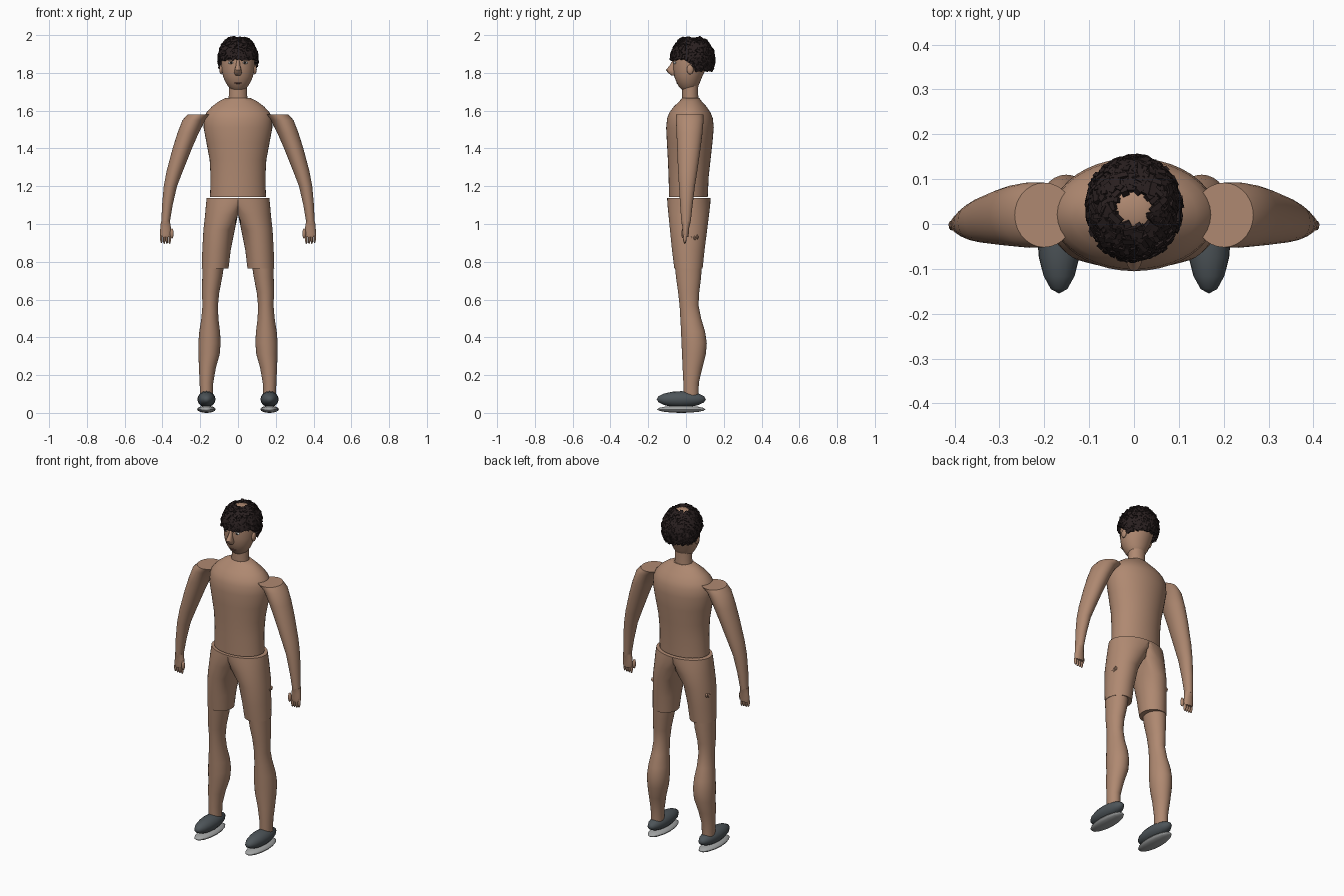
import bpy, bmesh, random
from math import sin, cos, pi, sqrt
from mathutils import Vector, Matrix

random.seed(4)
cube = bpy.data.objects.get("Cube")
if cube:
    bpy.data.objects.remove(cube, do_unlink=True)


def material(name, rgb):
    m = bpy.data.materials.new(name)
    m.use_nodes = True
    m.diffuse_color = (*rgb, 1)
    m.node_tree.nodes["Principled BSDF"].inputs["Base Color"].default_value = (*rgb, 1)
    return m


SKIN = material("skin", (.43, .25, .165))
HAIR = material("dark hair", (.022, .014, .014))
SHOE = material("slate shoe", (.075, .09, .1))
SOLE = material("pale sole", (.36, .37, .37))
WHITE = material("eye white", (.7, .7, .68))
DARK = material("eye dark", (.02, .015, .012))
LIP = material("lip", (.2, .09, .07))


def finish(bm, name, mat, smooth=True):
    bmesh.ops.recalc_face_normals(bm, faces=bm.faces)
    mesh = bpy.data.meshes.new(name)
    bm.to_mesh(mesh)
    bm.free()
    mesh.materials.append(mat)
    ob = bpy.data.objects.new(name, mesh)
    bpy.context.collection.objects.link(ob)
    if smooth:
        bpy.ops.object.select_all(action='DESELECT')
        ob.select_set(True)
        bpy.context.view_layer.objects.active = ob
        bpy.ops.object.shade_smooth_by_angle(angle=.7)
    return ob


def loft(name, rings, mat=SKIN, side=1, n=28, half=False):
    """Skin elliptical rings (z, centre x, half width, front y, back y)."""
    bm = bmesh.new()
    loops = []
    for z, cx, rx, front, back in rings:
        loop = []
        for i in range(n):
            a = 2 * pi * i / n
            x = cx + rx * cos(a)
            if half:
                x = max(x, 0)
            y = (front + back) / 2 + (back - front) / 2 * sin(a)
            loop.append(bm.verts.new((side * x, y, z)))
        loops.append(loop)
    for lo, hi in zip(loops, loops[1:]):
        for i in range(n):
            j = (i + 1) % n
            bm.faces.new((lo[i], lo[j], hi[j], hi[i]))
    bm.faces.new(loops[0])
    bm.faces.new(loops[-1])
    if half:
        bmesh.ops.remove_doubles(bm, verts=bm.verts, dist=.0001)
    return finish(bm, name, mat)


def ball(name, centre, size, mat=SKIN, axis='Z', segments=16):
    bm = bmesh.new()
    bmesh.ops.create_uvsphere(bm, u_segments=segments, v_segments=segments // 2, radius=1)
    if axis == 'Y':
        bmesh.ops.rotate(bm, verts=bm.verts, matrix=Matrix.Rotation(pi / 2, 3, 'X'))
    bmesh.ops.scale(bm, verts=bm.verts, vec=size)
    bmesh.ops.translate(bm, verts=bm.verts, vec=centre)
    return finish(bm, name, mat)


def box(bm, matrix):
    bmesh.ops.create_cube(bm, size=1, matrix=matrix)


# Torso and neck
loft("torso", [
    (1.142, 0, .148, -.09, .115), (1.25, 0, .145, -.092, .12), (1.34, 0, .15, -.096, .13),
    (1.43, 0, .167, -.101, .14), (1.51, 0, .182, -.105, .147), (1.56, 0, .18, -.1, .142),
    (1.59, 0, .167, -.088, .13), (1.62, 0, .14, -.066, .11), (1.65, 0, .1, -.035, .083),
    (1.667, 0, .065, -.02, .07)], n=40)
loft("neck", [(1.64, 0, .052, -.02, .068), (1.69, 0, .048, -.02, .064),
              (1.77, 0, .05, -.02, .066)])

# Head, nose and mouth
loft("head", [
    (1.712, 0, .036, -.022, .05), (1.725, 0, .05, -.036, .062), (1.75, 0, .066, -.05, .074),
    (1.78, 0, .079, -.062, .086), (1.82, 0, .087, -.068, .105), (1.87, 0, .089, -.068, .122),
    (1.92, 0, .086, -.06, .122), (1.95, 0, .073, -.043, .105), (1.972, 0, .05, -.015, .08),
    (1.982, 0, .024, .01, .055)])
loft("nose", [(1.785, 0, .012, -.075, -.05), (1.8, 0, .02, -.095, -.045),
              (1.815, 0, .018, -.106, -.045), (1.84, 0, .011, -.086, -.05),
              (1.868, 0, .008, -.07, -.055)], n=12)
ball("mouth", (0, -.045, 1.746), (.022, .006, .004), LIP)

for side, label in ((1, "left"), (-1, "right")):
    # Eyes, brows and ears
    ball(label + "_eye", (side * .037, -.059, 1.854), (.015, .007, .007), WHITE)
    ball(label + "_pupil", (side * .036, -.064, 1.854), (.006, .004, .006), DARK)
    bm = bmesh.new()
    box(bm, Matrix.Translation((side * .038, -.062, 1.868))
        @ Matrix.Rotation(side * .4, 4, 'Z') @ Matrix.Diagonal((.036, .008, .006, 1)))
    finish(bm, label + "_brow", HAIR)
    ball(label + "_ear", (side * .089, .022, 1.818), (.01, .018, .026))

    # Arm, flat at the shoulder
    loft(label + "_arm", [
        (1.005, .384, .022, -.024, .024), (1.1, .374, .028, -.031, .035),
        (1.2, .358, .035, -.037, .047), (1.28, .335, .043, -.042, .06),
        (1.4, .295, .051, -.047, .077), (1.48, .265, .056, -.05, .087),
        (1.55, .233, .061, -.053, .093), (1.58, .2, .066, -.052, .092)], side=side)

    # Hand with fingers and thumb
    loft(label + "_palm", [
        (.93, .384, .026, -.016, .012), (.95, .383, .031, -.019, .015),
        (.98, .383, .028, -.018, .017), (1.012, .384, .024, -.025, .025)], side=side, n=16)
    for i in range(4):
        ball(f"{label}_finger_{i}", (side * (.362 + .0145 * i), -.006, .922 + .004 * (i == 3)),
             (.0078, .009, .028), segments=10)
    ball(label + "_thumb", (side * .35, -.014, .95), (.01, .011, .028), segments=10)

    # Thigh and lower leg
    loft(label + "_thigh", [
        (.765, .121, .071, -.062, .088), (.86, .114, .075, -.074, .098),
        (.97, .1, .083, -.085, .112), (1.05, .065, .109, -.093, .122),
        (1.1, .03, .14, -.098, .128), (1.137, 0, .166, -.1, .13)],
        side=side, half=True, n=40)
    loft(label + "_lower_leg", [
        (.09, .167, .034, -.012, .066), (.16, .167, .036, -.014, .068),
        (.24, .162, .045, -.018, .087), (.31, .153, .056, -.021, .105),
        (.37, .151, .059, -.024, .11), (.43, .15, .055, -.026, .101),
        (.5, .149, .045, -.03, .08), (.57, .147, .041, -.034, .066),
        (.64, .145, .046, -.042, .07), (.72, .136, .053, -.053, .08),
        (.79, .131, .058, -.06, .084)], side=side)

    # Small skin bumps on the outer thigh
    for i in range(4):
        ball(f"{label}_thigh_bump_{i}", (side * .178, .015 + .015 * i, .925 + .006 * (i % 2)),
             (.008, .006, .013), segments=8)

    # Shoe and sole
    ball(label + "_shoe", (side * .167, -.025, .072), (.048, .13, .043), SHOE, 'Y')
    ball(label + "_sole", (side * .167, -.025, .019), (.049, .128, .019), SOLE, 'Y')

# Hair: a shell open at the crown, covered with tangled blocky locks
CENTRE = Vector((0, .035, 1.872))
RADII = Vector((.097, .108, .118))


def hairline(y):
    return 1.868 - .058 * min(max(y / .06, 0), 1)


def covered(p):
    crown = sqrt(p.x ** 2 + (p.y - .035) ** 2) < .043 and p.z > 1.9
    return p.z > hairline(p.y) and not crown


bm = bmesh.new()
bmesh.ops.create_uvsphere(bm, u_segments=40, v_segments=30, radius=1)
bmesh.ops.scale(bm, verts=bm.verts, vec=RADII)
bmesh.ops.translate(bm, verts=bm.verts, vec=CENTRE)
bare = [f for f in bm.faces if not covered(f.calc_center_median())]
bmesh.ops.delete(bm, geom=bare, context='FACES')
finish(bm, "hair_shell", HAIR)

bm = bmesh.new()
count = 900
for i in range(count):
    # Even spiral spread over the scalp
    h = 1 - 2 * (i + .5) / count
    r, a = sqrt(1 - h * h), i * pi * (3 - sqrt(5))
    d = Vector((r * cos(a), r * sin(a), h))
    p = CENTRE + d * RADII
    if not covered(p - Vector((0, 0, .008))):
        continue
    turn = d.to_track_quat('Z', 'Y').to_matrix().to_4x4()
    tilt = Matrix.Rotation(random.uniform(0, 2 * pi), 4, 'Z') @ Matrix.Rotation(
        random.uniform(-.35, .35), 4, 'X')
    size = Matrix.Diagonal((random.uniform(.01, .016), random.uniform(.02, .032), .016, 1))
    box(bm, Matrix.Translation(p + d * random.uniform(-.002, .005)) @ turn @ tilt @ size)
finish(bm, "hair_locks", HAIR, smooth=False)
